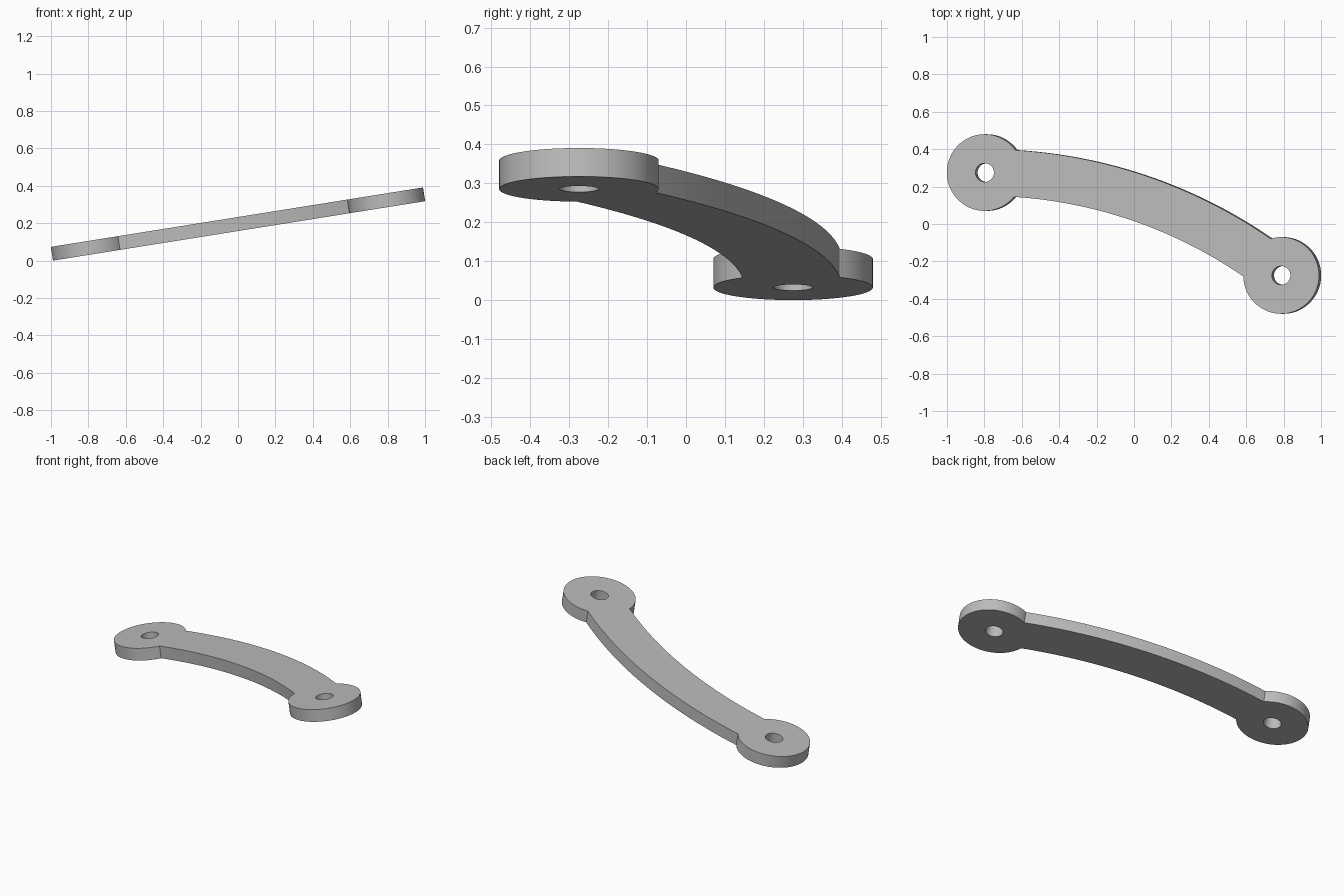
import bpy, bmesh
from math import atan2, acos, cos, sin, pi, hypot, radians
from mathutils import Matrix, Vector

cube = bpy.data.objects.get("Cube")
if cube:
    bpy.data.objects.remove(cube, do_unlink=True)

EYE_X, EYE_Y = 0.8025, 0.275      # eye centres, in the flat plate
EYE_R, HOLE_R = 0.205, 0.05
HALF_WIDTH, THICK = 0.125, 0.074
TILT = radians(9.07)

# Arm centreline: an arc leaving the right-hand eye level and reaching the other
left, right = Vector((-EYE_X, EYE_Y)), Vector((EYE_X, -EYE_Y))
span, drop = 2 * EYE_X, 2 * EYE_Y
arm_r = (span ** 2 + drop ** 2) / (2 * drop)
hub = Vector((-EYE_X, EYE_Y - arm_r))
end_angle = atan2(right.y - hub.y, right.x - hub.x)


def arc(centre, radius, start, stop, count):
    steps = [start + (stop - start) * i / count for i in range(count + 1)]
    return [centre + Vector((cos(a), sin(a))) * radius for a in steps]


def eye_gap(radius):
    """Angle at the hub from an eye centre to where an arm edge meets the eye."""
    return acos((radius ** 2 + arm_r ** 2 - EYE_R ** 2) / (2 * radius * arm_r))


def around_eye(centre, first, last):
    """Clockwise points on the eye rim from one arm edge to the other."""
    a = atan2(first.y - centre.y, first.x - centre.x)
    b = atan2(last.y - centre.y, last.x - centre.x)
    while b >= a:
        b -= 2 * pi
    return arc(centre, EYE_R, a, b, 72)[1:-1]


# Outline: outer edge, far eye, inner edge, near eye
outer_r, inner_r = arm_r + HALF_WIDTH, arm_r - HALF_WIDTH
go, gi = eye_gap(outer_r), eye_gap(inner_r)
outer = arc(hub, outer_r, pi / 2 - go, end_angle + go, 48)
inner = arc(hub, inner_r, end_angle + gi, pi / 2 - gi, 48)
outline = (outer + around_eye(right, outer[-1], inner[0])
           + inner + around_eye(left, inner[-1], outer[0]))
holes = [arc(c, HOLE_R, 0, 2 * pi, 48)[:-1] for c in (left, right)]

# Fill the outline around the holes, then thicken
bm = bmesh.new()
for loop in [outline] + holes:
    verts = [bm.verts.new((p.x, p.y, -THICK / 2)) for p in loop]
    for i, v in enumerate(verts):
        bm.edges.new((v, verts[i - 1]))
bmesh.ops.triangle_fill(bm, use_beauty=True, edges=bm.edges[:], normal=(0, 0, 1))
extruded = bmesh.ops.extrude_face_region(bm, geom=bm.faces[:])["geom"]
bmesh.ops.translate(bm, vec=(0, 0, THICK),
                    verts=[g for g in extruded if isinstance(g, bmesh.types.BMVert)])
bmesh.ops.recalc_face_normals(bm, faces=bm.faces[:])

# Tilt the plate and stand it on the ground
bmesh.ops.transform(bm, matrix=Matrix.Rotation(-TILT, 4, 'Y'), verts=bm.verts[:])
bmesh.ops.translate(bm, vec=(0, 0, -min(v.co.z for v in bm.verts)), verts=bm.verts[:])

mesh = bpy.data.meshes.new("curved_link_arm")
bm.to_mesh(mesh)
bm.free()
link = bpy.data.objects.new("curved_link_arm", mesh)
bpy.context.collection.objects.link(link)

# Plain grey
grey = bpy.data.materials.new("light_grey")
grey.use_nodes = True
colour = (0.5, 0.5, 0.5, 1)
grey.diffuse_color = colour
grey.node_tree.nodes["Principled BSDF"].inputs["Base Color"].default_value = colour
mesh.materials.append(grey)

# Smooth rims, sharp edges
bpy.ops.object.select_all(action='DESELECT')
link.select_set(True)
bpy.context.view_layer.objects.active = link
bpy.ops.object.shade_smooth_by_angle(angle=radians(30))
